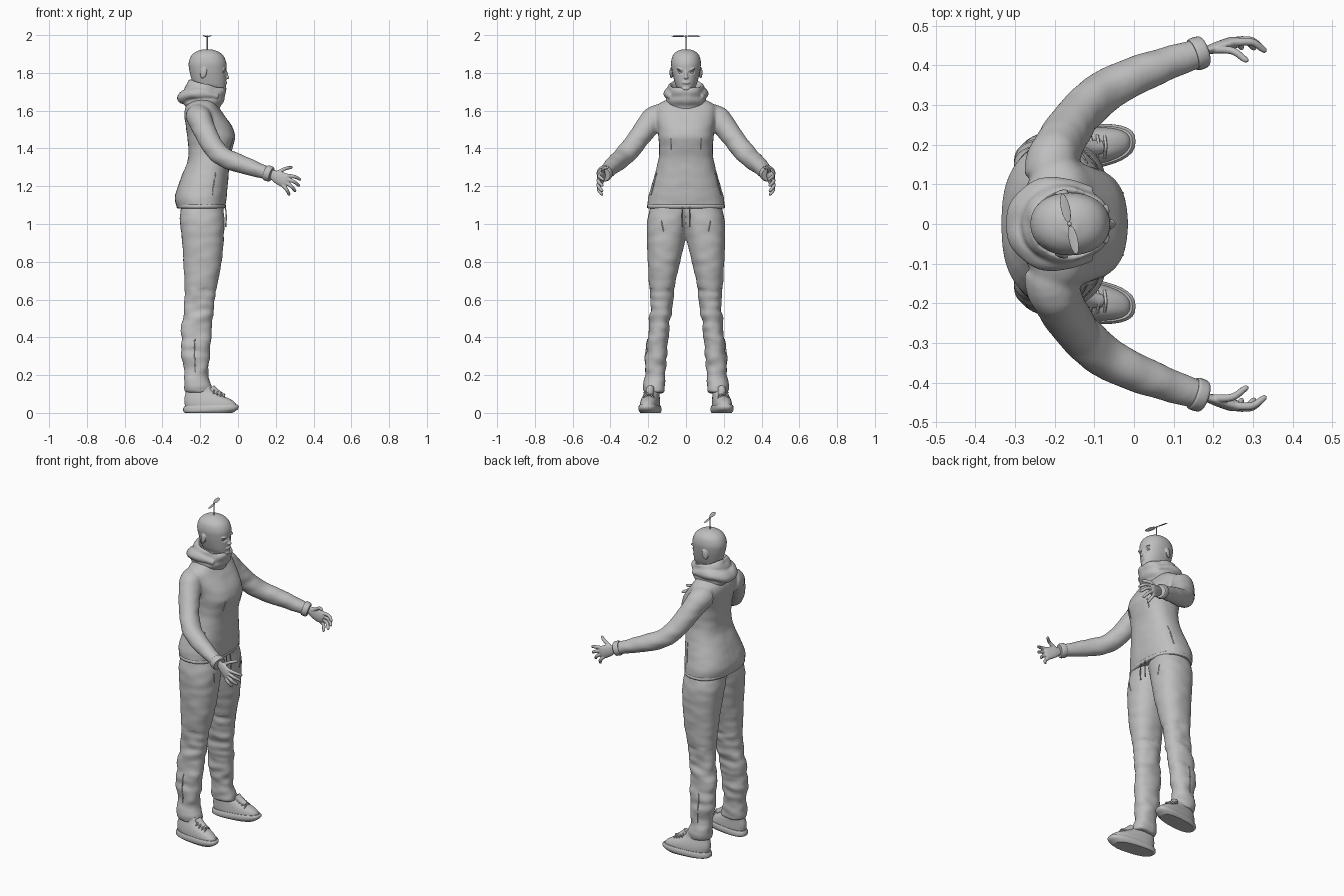
import bpy, bmesh, math
from mathutils import Vector, Matrix, Euler, noise

if "Cube" in bpy.data.objects:
    bpy.data.objects.remove(bpy.data.objects["Cube"])

grey = bpy.data.materials.new("clay_grey")
grey.use_nodes = True
grey.diffuse_color = (0.52, 0.52, 0.52, 1)
grey.node_tree.nodes["Principled BSDF"].inputs["Base Color"].default_value = (0.52, 0.52, 0.52, 1)


def finish(name, bm):
    """Turn a bmesh into a smooth grey object."""
    bmesh.ops.recalc_face_normals(bm, faces=bm.faces)
    for f in bm.faces:
        f.smooth = len(f.verts) < 5
    me = bpy.data.meshes.new(name)
    bm.to_mesh(me)
    bm.free()
    me.materials.append(grey)
    ob = bpy.data.objects.new(name, me)
    bpy.context.collection.objects.link(ob)
    return ob


def spline(rows, steps):
    """Catmull-Rom interpolation between rows of numbers."""
    out = []
    for i in range(len(rows) - 1):
        a, b, c, d = (rows[max(0, min(len(rows) - 1, i + k))] for k in (-1, 0, 1, 2))
        for s in range(steps):
            t = s / steps
            out.append([q + t / 2 * (r - p + t * (2 * p - 5 * q + 4 * r - e + t * (3 * (q - r) + e - p)))
                        for p, q, r, e in zip(a, b, c, d)])
    return out + [list(rows[-1])]


def skin(name, rings):
    """Bridge rings of points and cap both ends."""
    bm = bmesh.new()
    loops = [[bm.verts.new(p) for p in ring] for ring in rings]
    for a, b in zip(loops, loops[1:]):
        for i in range(len(a)):
            j = (i + 1) % len(a)
            bm.faces.new((a[i], a[j], b[j], b[i]))
    bm.faces.new(loops[0])
    bm.faces.new(loops[-1])
    return finish(name, bm)


def loft(name, rows, power=2.4, sides=32, yaw=0.0, steps=5):
    """Stacked rounded sections: back x, front x, y low, y high, z, forward tilt."""
    rings = []
    for x0, x1, y0, y1, z, tilt in spline([tuple(r) + (0,) * (6 - len(r)) for r in rows], steps):
        ring = []
        for i in range(sides):
            a = math.tau * i / sides
            c, s = (math.copysign(abs(f) ** (2 / power), f) for f in (math.cos(a), math.sin(a)))
            x = (x0 + x1) / 2 + c * (x1 - x0) / 2
            ring.append((x, (y0 + y1) / 2 + s * (y1 - y0) / 2 + yaw * (x + 0.2), z + tilt * c))
        rings.append(ring)
    return skin(name, rings)


def tube(name, rows, flat=1.0, sides=16, steps=5):
    """Tapered tube through rows of x, y, z, radius."""
    pts = spline(rows, steps)
    rings = []
    for i, p in enumerate(pts):
        t = Vector(pts[min(i + 1, len(pts) - 1)][:3]) - Vector(pts[max(i - 1, 0)][:3])
        t.normalize()
        u = t.cross(Vector((0, 0, 1)) if abs(t.z) < 0.95 else Vector((1, 0, 0))).normalized()
        v = u.cross(t)
        rings.append([Vector(p[:3]) + p[3] * (u * flat * math.cos(math.tau * k / sides)
                      + v * math.sin(math.tau * k / sides)) for k in range(sides)])
    return skin(name, rings)


def ball(name, loc, size, rot=(0, 0, 0)):
    bm = bmesh.new()
    m = Matrix.LocRotScale(Vector(loc), Euler(rot), Vector(size))
    bmesh.ops.create_uvsphere(bm, u_segments=24, v_segments=14, radius=1, matrix=m)
    return finish(name, bm)


def mirror(ob):
    mod = ob.modifiers.new("mirror", 'MIRROR')
    mod.use_axis = (False, True, False)
    mod.use_mirror_merge = False
    return ob


def fuse(name, parts, voxel, mirrored=False, passes=4):
    """Blend overlapping closed parts into one smooth surface."""
    bm = bmesh.new()
    for p in parts:
        bm.from_mesh(p.data)
        bpy.data.objects.remove(p)
    ob = finish(name, bm)
    if mirrored:
        mirror(ob)
    mod = ob.modifiers.new("remesh", 'REMESH')
    mod.mode, mod.voxel_size = 'VOXEL', voxel
    mod = ob.modifiers.new("smooth", 'SMOOTH')
    mod.factor, mod.iterations = 0.5, passes
    me = bpy.data.meshes.new_from_object(ob.evaluated_get(bpy.context.evaluated_depsgraph_get()))
    ob.modifiers.clear()
    ob.data = me
    me.materials.clear()
    me.materials.append(grey)
    me.shade_smooth()
    return ob


def wrinkle(ob, weight):
    """Soft cloth folds, stronger where weight(co) is larger."""
    moves = [v.normal * weight(v.co) * noise.noise(Vector((v.co.x * 12, abs(v.co.y) * 12, v.co.z * 24)))
             for v in ob.data.vertices]
    for v, m in zip(ob.data.vertices, moves):
        v.co += m


def seam(name, target, start, end, radius=0.003):
    """Thin zip line that lies on a surface, on both sides of the body."""
    a, b = Vector(start), Vector(end)
    rows = [(*target.closest_point_on_mesh(a.lerp(b, k / 6))[1], radius) for k in range(7)]
    mirror(tube(name, rows, sides=8, steps=1))


# Jacket: torso with both sleeves
torso = loft("torso", [
    (-.322, -.068, -.205, .205, 1.085), (-.335, -.06, -.2, .2, 1.14), (-.308, -.052, -.175, .175, 1.23),
    (-.268, -.045, -.148, .148, 1.33), (-.263, -.03, -.142, .142, 1.4), (-.268, -.014, -.146, .146, 1.46),
    (-.277, -.032, -.15, .15, 1.52), (-.285, -.075, -.16, .16, 1.58), (-.275, -.108, -.155, .155, 1.625),
    (-.25, -.125, -.12, .12, 1.65), (-.22, -.15, -.07, .07, 1.665)])
sleeve = [(-.215, .115, 1.575, .062), (-.205, .165, 1.56, .066), (-.175, .225, 1.49, .06),
          (-.135, .28, 1.415, .056), (-.08, .33, 1.358, .054), (-.01, .368, 1.327, .05),
          (.08, .403, 1.295, .042), (.145, .425, 1.273, .037), (.172, .434, 1.264, .038)]
arms = [tube("sleeve", [(x, s * y, z, r) for x, y, z, r in sleeve], sides=24) for s in (1, -1)]
jacket = fuse("jacket", [torso] + arms, .008, passes=5)
wrinkle(jacket, lambda c: .004 if abs(c.y) > .2 and c.z > 1.2 else .002)
mirror(tube("sleeve_cuff", [(.148, .426, 1.272, .039), (.154, .428, 1.27, .042),
                            (.172, .434, 1.264, .041), (.178, .436, 1.262, .036)], sides=24))

# Trousers
leg = loft("leg", [
    (-.3, -.08, -.03, .185, 1.1), (-.308, -.073, -.02, .202, 1.04), (-.303, -.073, -.006, .208, .97),
    (-.292, -.08, .016, .206, .86), (-.285, -.097, .045, .2, .74), (-.283, -.122, .066, .19, .62),
    (-.288, -.13, .078, .19, .54), (-.302, -.142, .092, .202, .42), (-.3, -.15, .102, .212, .3),
    (-.288, -.158, .11, .216, .2), (-.288, -.14, .11, .224, .14), (-.282, -.132, .115, .225, .105)], 2.3)
trousers = fuse("trousers", [leg], .008, True)
wrinkle(trousers, lambda c: .009 if c.z < .66 else .003)

# Head: skull, nose, brow, lips, chin and ears
skull = loft("skull", [
    (-.228, -.125, -.054, .054, 1.63), (-.225, -.12, -.052, .052, 1.69), (-.228, -.072, -.046, .046, 1.712),
    (-.238, -.064, -.057, .057, 1.74), (-.25, -.062, -.068, .068, 1.78), (-.259, -.061, -.076, .076, 1.82),
    (-.261, -.062, -.079, .079, 1.855), (-.248, -.077, -.071, .071, 1.89), (-.222, -.105, -.05, .05, 1.913),
    (-.185, -.142, -.02, .02, 1.925)], 2.15)
features = [ball("nose_bridge", (-.062, 0, 1.793), (.009, .008, .028), (0, -.3, 0)),
            ball("nose_tip", (-.058, 0, 1.776), (.012, .012, .009)),
            ball("lips", (-.066, 0, 1.748), (.01, .022, .008)),
            ball("chin", (-.073, 0, 1.717), (.012, .022, .012))]
for s in (1, -1):
    features += [ball("brow", (-.076, s * .028, 1.818), (.014, .024, .006), (s * .15, 0, -s * .3)),
                 ball("ear", (-.183, s * .078, 1.8), (.018, .008, .03), (0, .2, s * .3))]
head = fuse("head", [skull] + features, .0035, passes=3)
for v in head.data.vertices:  # eye sockets
    d = Vector(((v.co.x + .072) / .03, (abs(v.co.y) - .029) / .02, (v.co.z - 1.803) / .011)).length
    if d < 1:
        v.co.x -= .008 * (1 - d * d)
mirror(ball("eye", (-.083, .029, 1.803), (.011, .013, .007)))

# Standing collar with the hood rolled behind it
collar = loft("collar_shell", [
    (-.262, -.1, -.085, .085, 1.61, -.005), (-.29, -.078, -.105, .105, 1.645, .005),
    (-.285, -.07, -.1, .1, 1.675, -.005), (-.285, -.064, -.1, .1, 1.705, -.012),
    (-.262, -.07, -.09, .09, 1.738, -.022), (-.25, -.084, -.078, .078, 1.735, -.022),
    (-.235, -.105, -.062, .062, 1.69, -.01)], 2.2)
roll = [(-.105, .08, 1.675, .014), (-.16, .09, 1.69, .024), (-.23, .082, 1.69, .03), (-.275, .045, 1.68, .035)]
hood = tube("hood_roll", roll + [(-.284, 0, 1.672, .037)] + [(x, -y, z, r) for x, y, z, r in reversed(roll)])
neckwear = fuse("hood_and_collar", [collar, hood], .005, passes=4)
wrinkle(neckwear, lambda c: .008)

# Hands: palm, four fingers and thumb
hand = [tube("palm", [(.14, .424, 1.275, .022), (.18, .437, 1.262, .025), (.212, .446, 1.247, .035),
                      (.245, .456, 1.231, .038), (.262, .459, 1.225, .03)], flat=.42)]
fingers = [((.25, .458, 1.257), (.335, .438, 1.235)), ((.255, .461, 1.238), (.328, .443, 1.202)),
           ((.25, .461, 1.221), (.307, .444, 1.172)), ((.238, .458, 1.205), (.274, .445, 1.152)),
           ((.198, .44, 1.265), (.288, .413, 1.303))]
for base, tip in fingers:
    a, b = Vector(base), Vector(tip)
    mid = a.lerp(b, .55) + Vector((0, .012, .006))
    hand.append(tube("finger", [(*a, .0105), (*mid, .0095), (*a.lerp(b, .9), .008), (*b, .004)], sides=12))
mirror(fuse("hands", hand, .003, passes=2))

# Trainers: sole, upper, tongue and laces
yaw = .12
mirror(loft("shoe_sole", [
    (-.278, -.03, .135, .232, 0), (-.288, -.002, .128, .24, .012, .006), (-.29, .004, .128, .24, .028, .006),
    (-.284, -.004, .133, .235, .04, .004)], 2.6, yaw=yaw))
mirror(loft("shoe_upper", [
    (-.28, -.006, .135, .233, .035), (-.284, -.016, .136, .232, .055), (-.284, -.045, .138, .228, .075),
    (-.28, -.09, .14, .222, .094), (-.276, -.125, .142, .216, .113), (-.272, -.145, .145, .212, .14)],
    2.4, yaw=yaw))
mirror(tube("shoe_tongue", [(-.085, .194, .086, .02), (-.12, .191, .106, .024), (-.142, .188, .132, .022)], .9))
for k in range(4):
    x, z = -.075 - .018 * k, .092 + .009 * k
    mirror(tube("shoe_lace", [(x, .168, z - .015, .004), (x + .004, .196, z + .008, .004),
                              (x, .224, z - .015, .004)], sides=8))

# Zips, hem binding and drawcords
seam("chest_zip", jacket, (-.01, .085, 1.45), (-.02, .09, 1.39))
seam("side_pocket_zip", jacket, (-.1, .19, 1.28), (-.12, .22, 1.16))
seam("thigh_pocket_zip", trousers, (-.06, .135, 1.02), (-.06, .12, .96))
seam("ankle_zip", trousers, (-.23, .24, .4), (-.23, .24, .22))
mirror(tube("drawcord", [(-.068, .018, 1.1, .003), (-.062, .02, 1.04, .003), (-.066, .021, .985, .004)], sides=8))
loft("jacket_hem", [(-.319, -.071, -.201, .201, 1.083), (-.325, -.065, -.207, .207, 1.088),
                    (-.326, -.064, -.206, .206, 1.1), (-.322, -.068, -.2, .2, 1.104)], steps=2)

# Propeller on a thin stem
tube("propeller_stem", [(-.163, 0, 1.915, .004), (-.163, 0, 1.955, .003), (-.163, 0, 1.998, .003)], sides=12)
ball("propeller_hub", (-.163, 0, 1.993), (.006, .006, .006))
for s in (1, -1):
    ball("propeller_blade", (-.163 - s * .01, s * .04, 1.994), (.012, .037, .0015), (0, s * .35, .22))
